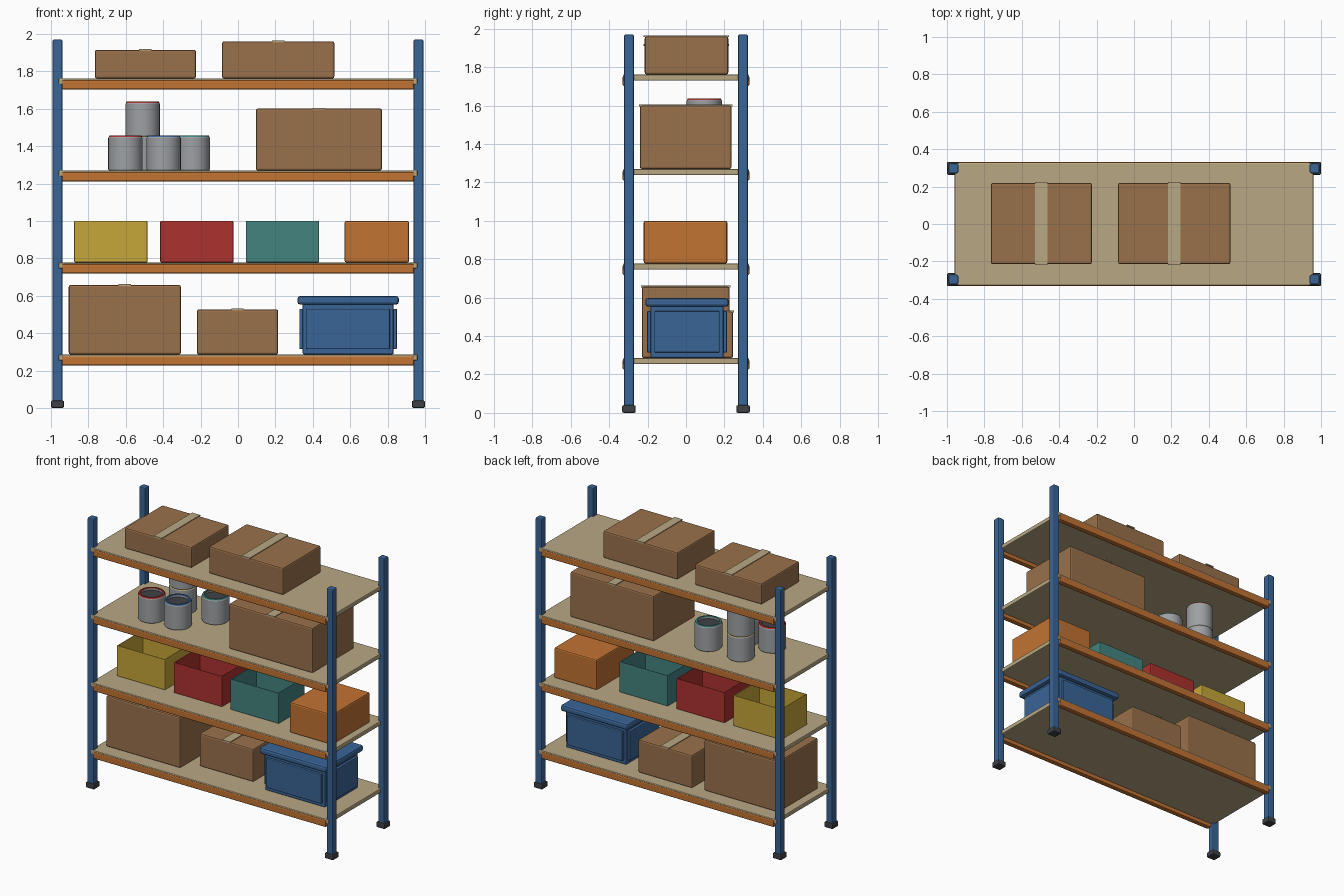
import bpy, bmesh
from mathutils import Vector

if "Cube" in bpy.data.objects:
    bpy.data.objects.remove(bpy.data.objects["Cube"])


def material(name, rgb):
    linear = [((c / 255 + 0.055) / 1.055) ** 2.4 for c in rgb] + [1]
    m = bpy.data.materials.new(name)
    m.use_nodes = True
    m.diffuse_color = linear
    m.node_tree.nodes["Principled BSDF"].inputs["Base Color"].default_value = linear
    return m


brown = material("cardboard", (154, 113, 75))
tan = material("board_tan", (184, 168, 132))
blue = material("steel_blue", (58, 101, 150))
orange = material("orange", (194, 115, 50))
yellow = material("yellow", (198, 166, 56))
red = material("red", (172, 50, 46))
teal = material("teal", (68, 132, 128))
grey = material("tin_grey", (158, 161, 165))
dark = material("dark_rubber", (62, 65, 69))


def finish(name, bm, mat, bevel=0.0, segments=2):
    mesh = bpy.data.meshes.new(name)
    bm.to_mesh(mesh)
    bm.free()
    mesh.materials.append(mat)
    ob = bpy.data.objects.new(name, mesh)
    bpy.context.collection.objects.link(ob)
    if bevel:
        mod = ob.modifiers.new("rounded_edges", "BEVEL")
        mod.width, mod.segments = bevel, segments
    return ob


def block(name, x, y, z, mat, bevel=0.008, opening=0.0):
    """Box from (min, max) ranges; an opening makes it a hollow tray with that wall."""
    bm = bmesh.new()
    bmesh.ops.create_cube(bm, size=1)
    lo, hi = Vector((x[0], y[0], z[0])), Vector((x[1], y[1], z[1]))
    for v in bm.verts:
        v.co = [(a + b) / 2 + c * (b - a) for a, b, c in zip(lo, hi, v.co)]
    if opening:
        bm.normal_update()
        top = max(bm.faces, key=lambda f: f.calc_center_median().z)
        bmesh.ops.inset_individual(bm, faces=[top], thickness=opening)
        floor = bmesh.ops.extrude_discrete_faces(bm, faces=[top])["faces"][0]
        for v in floor.verts:
            v.co.z = z[0] + opening
    return finish(name, bm, mat, bevel)


def lathe(name, x, y, profile, mat):
    """Turned part from (radius, height) points."""
    bm = bmesh.new()
    verts = [bm.verts.new((r, 0, h)) for r, h in profile]
    edges = [bm.edges.new(p) for p in zip(verts, verts[1:])]
    bmesh.ops.spin(bm, geom=verts + edges, cent=(0, 0, 0), axis=(0, 0, 1),
                   angle=6.2831853, steps=32)
    bmesh.ops.remove_doubles(bm, verts=bm.verts, dist=0.0001)
    bmesh.ops.recalc_face_normals(bm, faces=bm.faces)
    ob = finish(name, bm, mat)
    ob.location = (x, y, 0)
    bpy.ops.object.select_all(action="DESELECT")
    ob.select_set(True)
    bpy.context.view_layer.objects.active = ob
    bpy.ops.object.shade_smooth_by_angle()
    return ob


def carton(name, x, y, z):
    block(name, x, y, z, brown, 0.01)
    mid = (x[0] + x[1]) / 2
    block(name + "_tape", (mid - 0.033, mid + 0.033), (y[0] - 0.005, y[1] + 0.005),
          (z[1] - 0.004, z[1] + 0.005), tan, 0)


def can(name, x, y, z, band):
    top = z + 0.18
    lathe(name, x, y, [(0, z), (0.088, z), (0.092, z + 0.006), (0.092, top - 0.006),
                       (0.088, top), (0.072, top), (0.072, top - 0.014)], grey)
    lathe(name + "_lid", x, y, [(0.073, top - 0.012), (0, top - 0.012)], dark)
    lathe(name + "_rim", x, y, [(0.072, top - 0.002), (0.074, top + 0.006),
                                (0.086, top + 0.006), (0.09, top - 0.002)], band)


# Posts and feet
for sx, side in ((1, "left"), (-1, "right")):
    for sy, end in ((-1, "front"), (1, "back")):
        px, py = sx * 0.965, sy * 0.297
        for part, half, z, mat in (("post", 0.026, (0.03, 1.97), blue),
                                   ("foot", 0.035, (0, 0.04), dark)):
            block(f"{end}_{side}_{part}", (px - half, px + half),
                  (py - half, py + half), z, mat)

# Shelf boards and beams
shelf = [0.286 + 0.492 * i for i in range(4)]
for i, top in enumerate(shelf):
    block(f"shelf_board_{i + 1}", (-0.96, 0.96), (-0.327, 0.327), (top - 0.032, top), tan, 0.006)
    for sy, end in ((-1, "front"), (1, "back")):
        block(f"{end}_beam_{i + 1}", (-0.94, 0.94), sorted((sy * 0.292, sy * 0.331)),
              (top - 0.06, top - 0.008), orange)

# Cartons
carton("large_carton", (-0.905, -0.305), (-0.23, 0.227), (shelf[0], 0.657))
carton("small_carton", (-0.22, 0.215), (-0.13, 0.245), (shelf[0], 0.527))
carton("wide_carton", (0.095, 0.77), (-0.24, 0.237), (shelf[2], 1.6))
carton("top_right_carton", (-0.765, -0.225), (-0.215, 0.22), (shelf[3], 1.915))
carton("top_left_carton", (-0.085, 0.515), (-0.215, 0.22), (shelf[3], 1.96))

# Storage tote with raised side panels and lid
block("tote_body", (0.346, 0.832), (-0.185, 0.195), (shelf[0], 0.56), blue)
block("tote_end_panels", (0.328, 0.85), (-0.165, 0.175), (0.315, 0.53), blue, 0.005)
block("tote_side_panels", (0.366, 0.812), (-0.203, 0.213), (0.315, 0.53), blue, 0.005)
block("tote_lid", (0.318, 0.86), (-0.212, 0.222), (0.553, 0.598), blue, 0.014)

# Open bins and the closed box
for name, x, mat in (("yellow_bin", -0.68, yellow), ("red_bin", -0.22, red),
                     ("teal_bin", 0.238, teal)):
    block(name, (x - 0.196, x + 0.196), (-0.15, 0.15), (shelf[1], 1.0), mat, 0.006, 0.016)
block("orange_box", (0.57, 0.915), (-0.22, 0.215), (shelf[1], 1.0), orange, 0.01)

# Paint cans
can("red_can", -0.602, -0.135, shelf[2], red)
can("blue_can", -0.398, -0.123, shelf[2], blue)
can("teal_can", -0.242, 0.087, shelf[2], teal)
can("lower_stacked_can", -0.51, 0.095, shelf[2], yellow)
can("upper_stacked_can", -0.51, 0.095, shelf[2] + 0.182, red)
